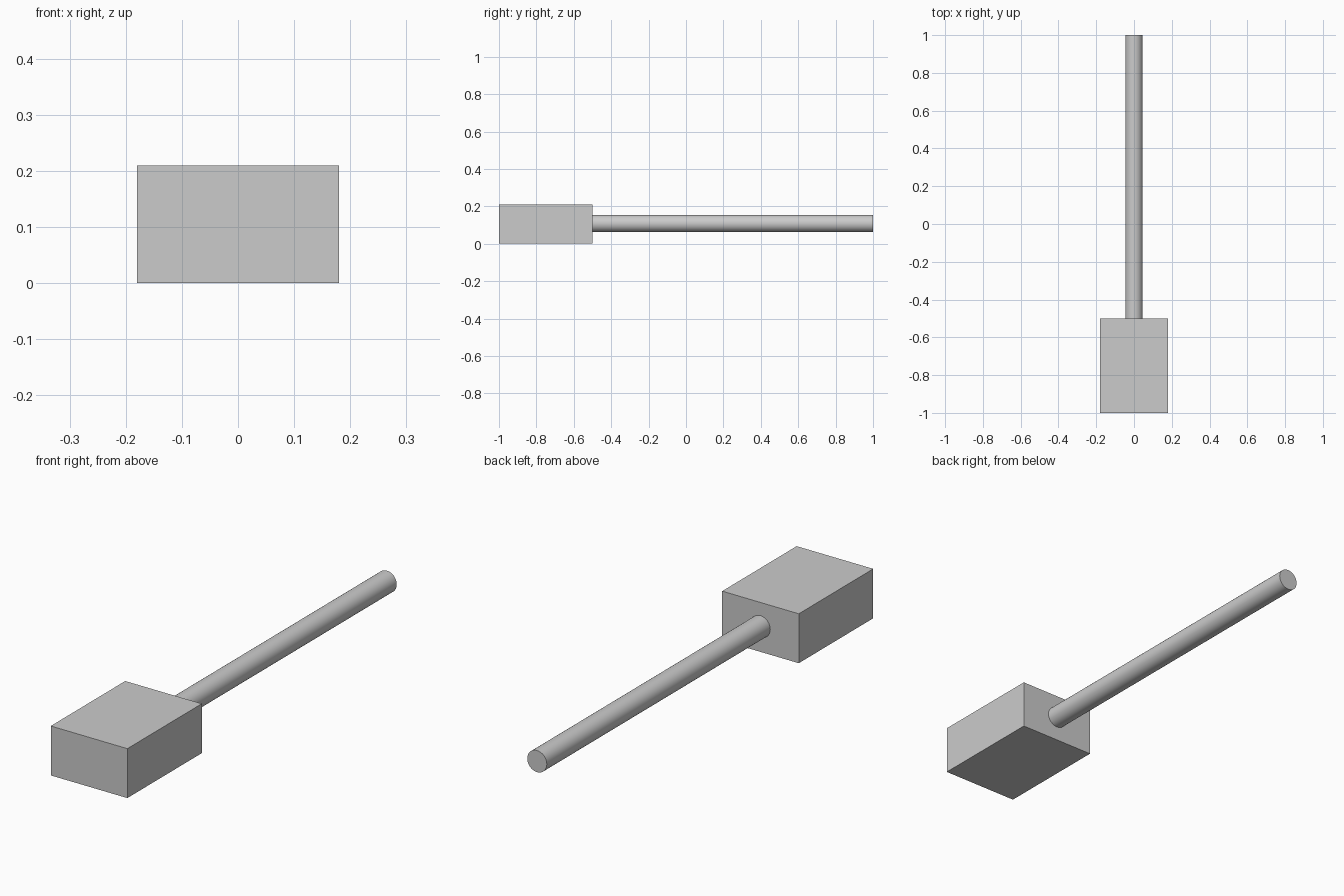
import bpy
import math

cube = bpy.data.objects.get("Cube")
if cube:
    bpy.data.objects.remove(cube, do_unlink=True)

grey = bpy.data.materials.new("plain grey")
grey.use_nodes = True
colour = (0.6, 0.6, 0.6, 1)
grey.diffuse_color = colour
grey.node_tree.nodes["Principled BSDF"].inputs["Base Color"].default_value = colour

FRONT, JOIN, BACK = -1.0, -0.5, 1.0
WIDTH, HEIGHT = 0.36, 0.21
RADIUS = 0.046


def finish(name):
    part = bpy.context.object
    part.name = name
    part.data.materials.append(grey)
    bpy.ops.object.transform_apply(location=False, rotation=True, scale=True)
    return part


# Rectangular head block
bpy.ops.mesh.primitive_cube_add(size=1, location=(0, (FRONT + JOIN) / 2, HEIGHT / 2))
bpy.context.object.scale = (WIDTH, JOIN - FRONT, HEIGHT)
finish("head_block")

# Round handle, running straight back from the block
bpy.ops.mesh.primitive_cylinder_add(
    vertices=32, radius=RADIUS, depth=BACK - JOIN,
    location=(0, (JOIN + BACK) / 2, 0.108), rotation=(math.pi / 2, 0, 0))
finish("handle")
bpy.ops.object.shade_smooth_by_angle(angle=math.radians(30))
